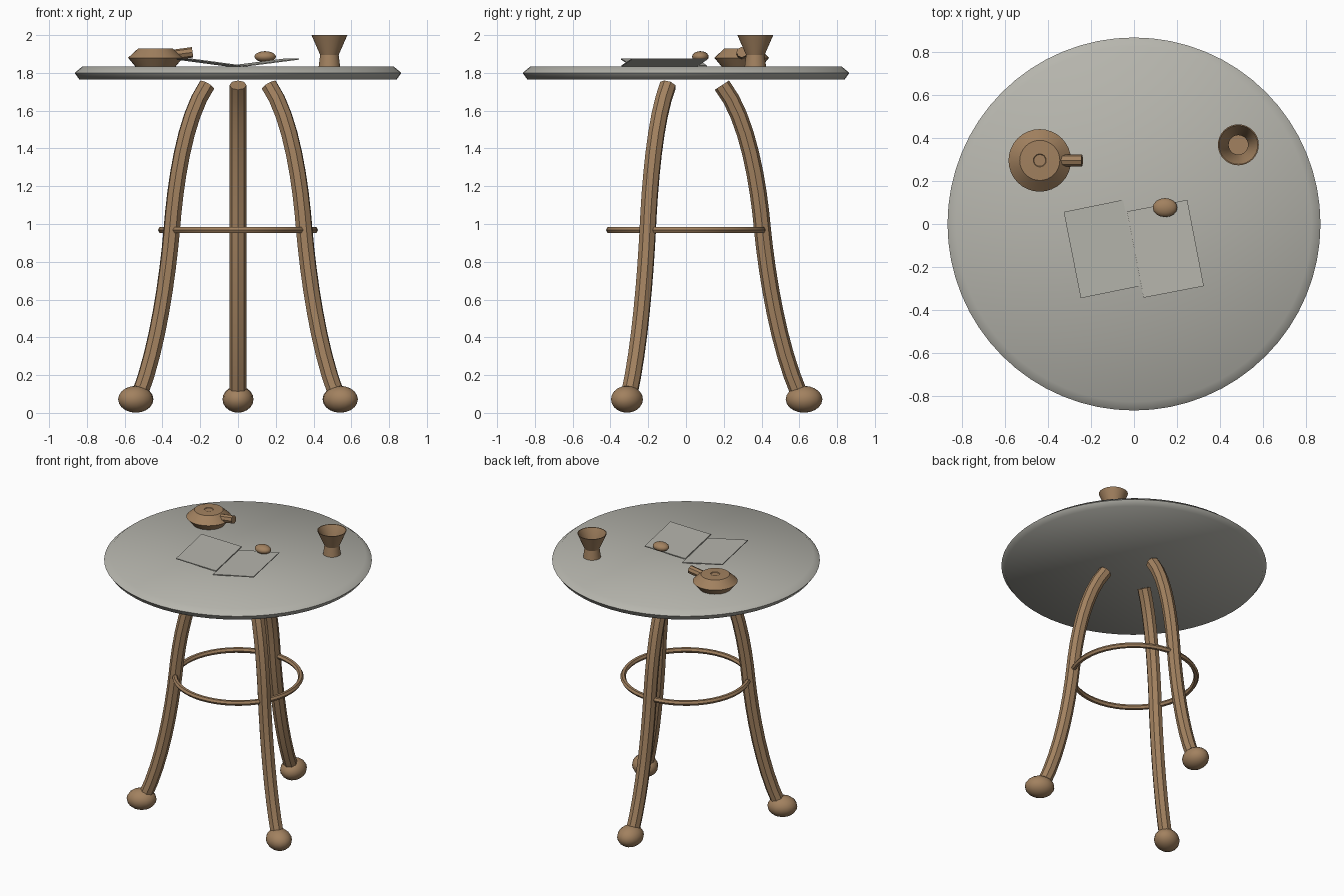
import bpy, bmesh, math
from mathutils import Vector, Matrix
from mathutils.geometry import interpolate_bezier

cube = bpy.data.objects.get("Cube")
if cube:
    bpy.data.objects.remove(cube, do_unlink=True)


def material(name, rgb):
    m = bpy.data.materials.new(name)
    m.use_nodes = True
    m.diffuse_color = (*rgb, 1)
    m.node_tree.nodes["Principled BSDF"].inputs["Base Color"].default_value = (*rgb, 1)
    return m


WOOD = material("wood brown", (0.36, 0.22, 0.115))
GREY = material("stone grey", (0.47, 0.465, 0.42))


def finish(name, bm, mat, angle=30, matrix=None):
    bmesh.ops.recalc_face_normals(bm, faces=bm.faces)
    mesh = bpy.data.meshes.new(name)
    bm.to_mesh(mesh)
    bm.free()
    mesh.materials.append(mat)
    ob = bpy.data.objects.new(name, mesh)
    bpy.context.collection.objects.link(ob)
    if matrix:
        ob.matrix_world = matrix
    bpy.ops.object.select_all(action="DESELECT")
    ob.select_set(True)
    bpy.context.view_layer.objects.active = ob
    bpy.ops.object.shade_smooth_by_angle(angle=math.radians(angle))
    return ob


def skin(bm, rings, closed=False):
    """Join successive vertex rings with quads."""
    pairs = list(zip(rings, rings[1:]))
    if closed:
        pairs.append((rings[-1], rings[0]))
    for a, b in pairs:
        n = len(a)
        for i in range(n):
            j = (i + 1) % n
            bm.faces.new((a[i], a[j], b[j], b[i]))


def lathe(name, profile, mat, sides=32, at=(0, 0), angle=30):
    """Turn a (radius, height) profile round z, with fans on both ends."""
    bm = bmesh.new()
    rings = [[bm.verts.new((r * math.cos(math.tau * i / sides),
                            r * math.sin(math.tau * i / sides), z))
              for i in range(sides)] for r, z in profile]
    skin(bm, rings)
    for ring, (r, z) in ((rings[0], profile[0]), (rings[-1], profile[-1])):
        centre = bm.verts.new((0, 0, z))
        for i in range(sides):
            bm.faces.new((ring[i], ring[(i + 1) % sides], centre))
    return finish(name, bm, mat, angle, Matrix.Translation((*at, 0)))


def ellipsoid(name, radii, matrix, mat):
    bm = bmesh.new()
    bmesh.ops.create_uvsphere(bm, u_segments=16, v_segments=10, radius=1)
    bmesh.ops.scale(bm, vec=radii, verts=bm.verts)
    return finish(name, bm, mat, 40, matrix)


# Round table top with a bevelled rim
lathe("table_top", [(0.84, 1.765), (0.865, 1.80), (0.825, 1.833)], GREY, 64, angle=60)


# Curved legs, bent outward and ending in rounded feet
def leg(name, turn):
    top, mid, low = Vector((0.19, 0, 1.735)), Vector((0.405, 0, 0.97)), Vector((0.6, 0, 0.1))
    path = interpolate_bezier(top, Vector((0.33, 0, 1.56)), Vector((0.385, 0, 1.2)), mid, 9)
    path += interpolate_bezier(mid, Vector((0.43, 0, 0.72)), Vector((0.49, 0, 0.35)), low, 9)[1:]
    bm = bmesh.new()
    rings = []
    for i, p in enumerate(path):
        t = (path[min(i + 1, len(path) - 1)] - path[max(i - 1, 0)]).normalized()
        n = Vector((-t.z, 0, t.x))
        rings.append([bm.verts.new(p + 0.045 * (n * math.cos(k * math.tau / 8)
                                                + Vector((0, 1, 0)) * math.sin(k * math.tau / 8)))
                      for k in range(8)])
    skin(bm, rings)
    bm.faces.new(rings[0])
    bm.faces.new(rings[-1])
    finish(name, bm, WOOD, 30, turn)


for side, degrees in (("back", 90), ("front_right", 210), ("front_left", 330)):
    turn = Matrix.Rotation(math.radians(degrees), 4, "Z")
    leg(side + "_leg", turn)
    ellipsoid(side + "_foot", (0.097, 0.082, 0.071),
              turn @ Matrix.Translation((0.625, 0, 0.072)), WOOD)

# Brace ring between the legs
bm = bmesh.new()
hoops = []
for i in range(48):
    a = math.tau * i / 48
    hoops.append([])
    for k in range(6):
        b = math.tau * k / 6
        r = 0.406 + 0.018 * math.cos(b)
        hoops[-1].append(bm.verts.new((r * math.cos(a), r * math.sin(a),
                                       0.968 + 0.018 * math.sin(b))))
skin(bm, hoops, closed=True)
finish("brace_ring", bm, WOOD)

# Squat pot with a short spout
pot = (-0.437, 0.295)
lathe("pot_body", [(0.105, 1.832), (0.145, 1.88), (0.093, 1.928), (0.03, 1.93), (0.027, 1.926)],
      WOOD, 32, pot)
bm = bmesh.new()
bmesh.ops.create_cone(bm, cap_ends=True, segments=8, radius1=0.028, radius2=0.028, depth=0.13)
finish("pot_spout", bm, WOOD, 30, Matrix.Translation((-0.305, pot[1], 1.9))
       @ Matrix.Rotation(math.radians(82), 4, "Y"))

# Flared cup, hollow inside
lathe("cup", [(0.057, 1.832), (0.049, 1.895), (0.095, 2.0), (0.09, 2.0),
              (0.045, 1.895), (0.047, 1.85)], WOOD, 32, (0.484, 0.367))


# Two thin leaves of an open folder, rising from the middle
def leaf(name, corner, across, down):
    c, u, v = Vector(corner), Vector(across), Vector(down)
    lift = Vector((0, 0, 0.006))
    bm = bmesh.new()
    rings = [[bm.verts.new(p + d) for p in (c, c + u, c + u + v, c + v)]
             for d in (Vector(), lift)]
    skin(bm, rings)
    for ring in rings:
        bm.faces.new(ring)
    finish(name, bm, GREY)


leaf("right_leaf", (-0.326, 0.056, 1.870), (0.275, 0.056, -0.037), (0.079, -0.4, 0))
leaf("left_leaf", (-0.033, 0.058, 1.834), (0.28, 0.054, 0.036), (0.077, -0.4, 0))

# Small pebble resting on the folder
ellipsoid("pebble", (0.057, 0.044, 0.029), Matrix.Translation((0.144, 0.076, 1.886)), WOOD)
